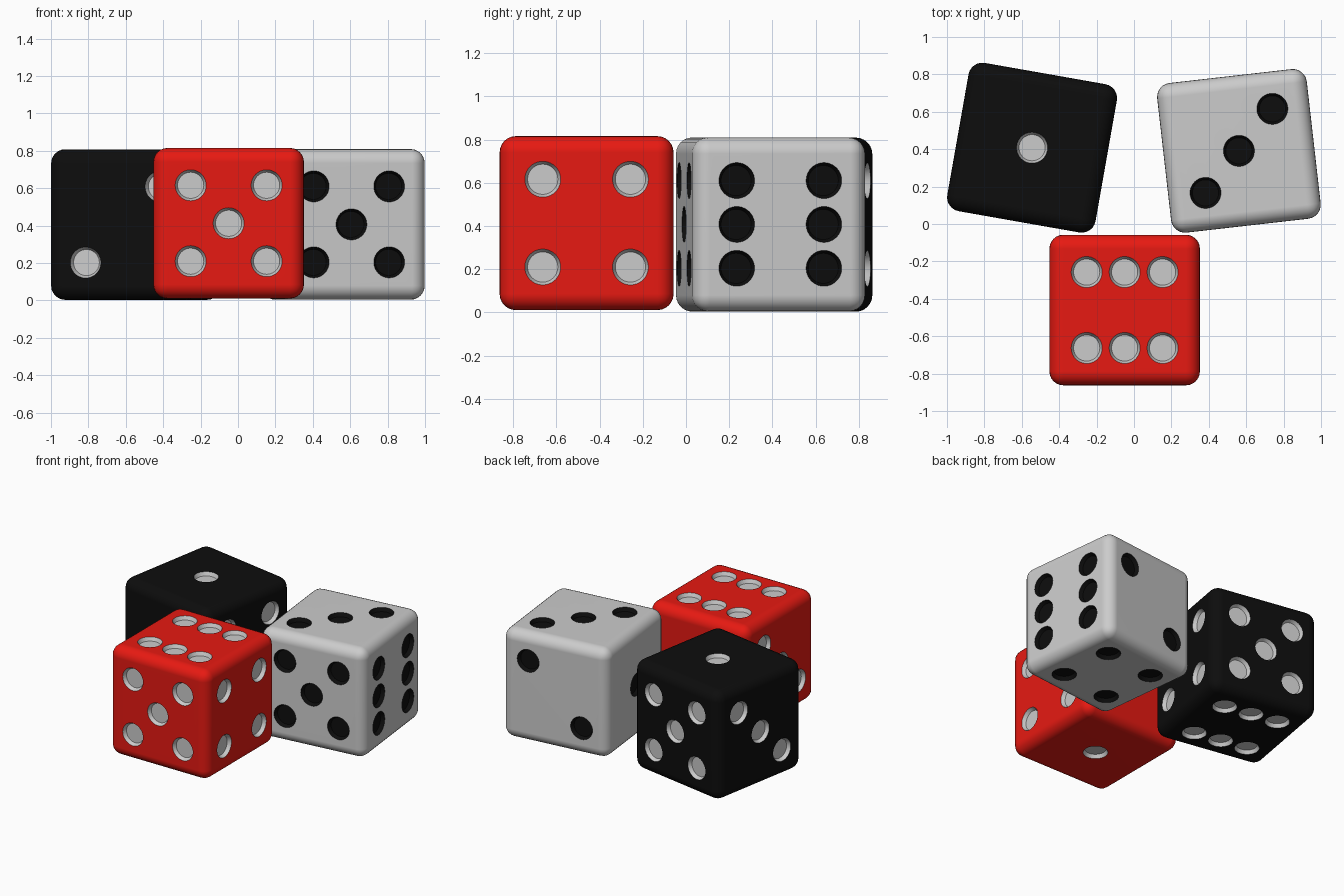
import bpy, bmesh
from math import radians, pi
from mathutils import Matrix, Vector

if "Cube" in bpy.data.objects:
    bpy.data.objects.remove(bpy.data.objects["Cube"])

SIZE, ROUND = 0.805, 0.075      # edge length and corner rounding
STEP = 0.203                    # pip spacing
PIP_R, PIP_FLOOR_R, PIP_DEPTH = 0.083, 0.070, 0.026


def material(name, rgb):
    m = bpy.data.materials.new(name)
    m.diffuse_color = (*rgb, 1)
    m.use_nodes = True
    m.node_tree.nodes["Principled BSDF"].inputs["Base Color"].default_value = m.diffuse_color
    return m


red = material("red", (0.8, 0.01, 0.006))
black = material("black", (0.004, 0.004, 0.004))
white = material("white", (0.8, 0.8, 0.8))

# Faces as (normal, u axis, v axis, pips in u/v steps)
X, Y, Z = Vector((1, 0, 0)), Vector((0, 1, 0)), Vector((0, 0, 1))
four = [(a, b) for a in (-1, 1) for b in (-1, 1)]
FACES = [
    (Z, X, Y, four + [(0, -1), (0, 1)]),
    (-Z, X, Y, [(0, 0)]),
    (-Y, X, Z, four + [(0, 0)]),
    (Y, X, Z, [(-1, 1), (1, -1)]),
    (X, Y, Z, four),
    (-X, Y, Z, [(-1, -1), (0, 0), (1, 1)]),
]


def new_object(name, bm, mats):
    me = bpy.data.meshes.new(name)
    bm.to_mesh(me)
    bm.free()
    ob = bpy.data.objects.new(name, me)
    bpy.context.collection.objects.link(ob)
    for m in mats:
        me.materials.append(m)
    return ob


def die(name, body_mat, pip_mat, loc, turn, roll):
    # Rounded cube body
    bm = bmesh.new()
    bmesh.ops.create_cube(bm, size=SIZE)
    bmesh.ops.bevel(bm, geom=bm.edges[:], offset=ROUND, segments=6,
                    profile=0.5, affect='EDGES')
    body = new_object(name, bm, [body_mat])

    # Tapered cutters for the sunken pips
    bm = bmesh.new()
    slope = (PIP_R - PIP_FLOOR_R) / PIP_DEPTH
    for n, u, v, pips in FACES:
        rot = Z.rotation_difference(n).to_matrix().to_4x4()
        for a, b in pips:
            centre = n * SIZE / 2 + u * a * STEP + v * b * STEP
            bmesh.ops.create_cone(
                bm, cap_ends=True, segments=40, radius1=PIP_FLOOR_R,
                radius2=PIP_R + slope * PIP_DEPTH, depth=2 * PIP_DEPTH,
                matrix=Matrix.Translation(centre) @ rot)
    cutter = new_object(name + "_pip_cutter", bm, [pip_mat])
    cutter.hide_render = True

    # Carve the pips, keeping the pip colour inside the hollows
    mod = body.modifiers.new("pips", 'BOOLEAN')
    mod.operation, mod.solver, mod.object = 'DIFFERENCE', 'EXACT', cutter
    mod.material_mode = 'TRANSFER'
    bpy.ops.object.select_all(action='DESELECT')
    bpy.context.view_layer.objects.active = body
    body.select_set(True)
    bpy.ops.object.modifier_apply(modifier="pips")
    bpy.data.objects.remove(cutter)
    bpy.ops.object.shade_smooth_by_angle(angle=radians(30))
    body.modifiers.new("normals", 'WEIGHTED_NORMAL').keep_sharp = True

    body.matrix_world = (Matrix.Translation(loc)
                         @ Matrix.Rotation(radians(turn), 4, 'Z') @ roll)


die("red_die", red, white, (-0.05, -0.46, 0.413), 0, Matrix.Identity(4))
die("black_die", black, white, (-0.545, 0.408, 0.406), -10,
    Matrix.Rotation(pi, 4, 'X'))
die("white_die", white, black, (0.561, 0.391, 0.407), 6.5,
    Matrix.Rotation(pi / 2, 4, 'Y'))
